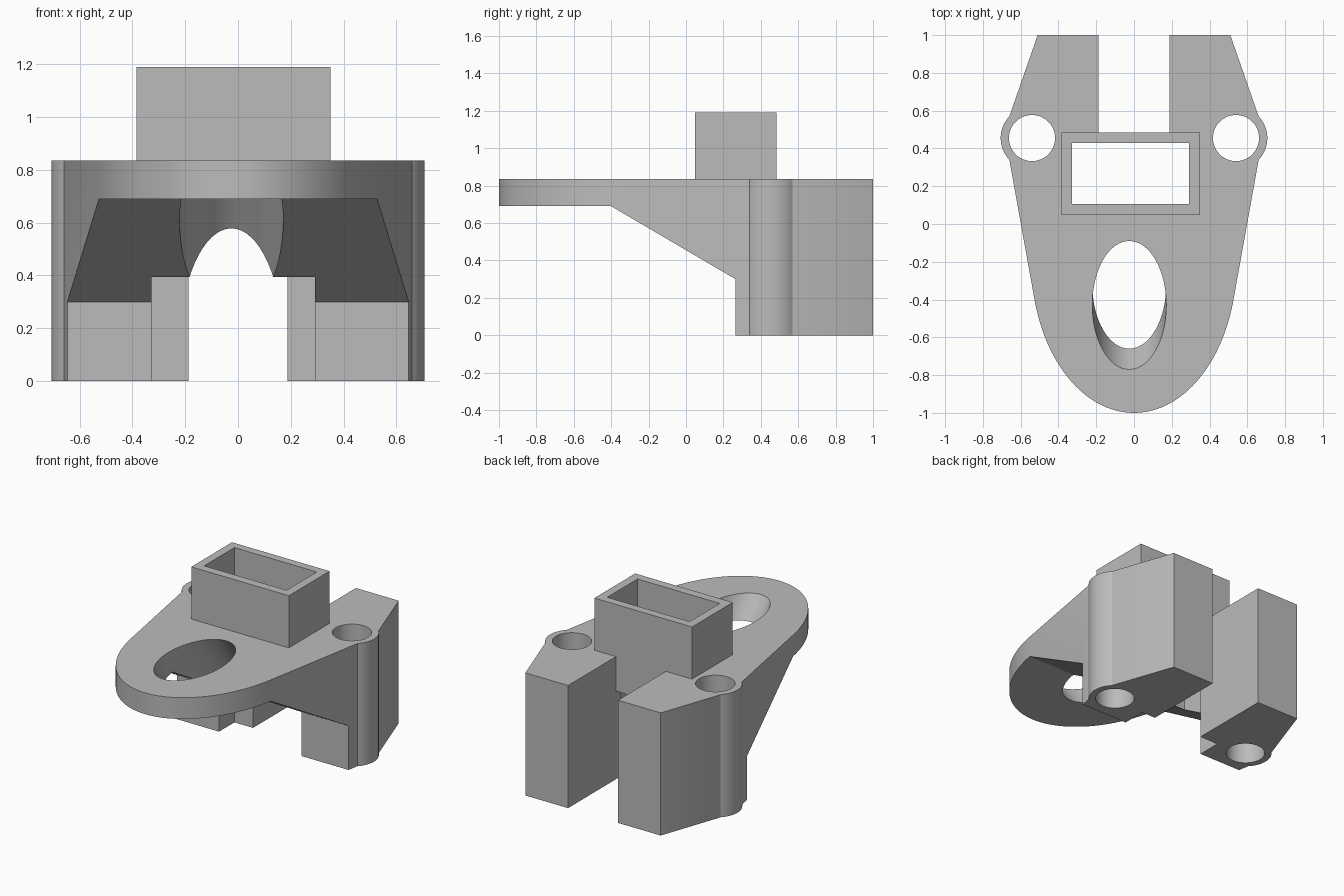
import bpy, bmesh
from math import sin, cos, pi, asin, radians
from mathutils import Vector

cube = bpy.data.objects.get("Cube")
if cube:
    bpy.data.objects.remove(cube, do_unlink=True)

grey = bpy.data.materials.new("plain grey")
grey.use_nodes = True
grey.diffuse_color = (0.5, 0.5, 0.5, 1)
grey.node_tree.nodes["Principled BSDF"].inputs["Base Color"].default_value = (0.5, 0.5, 0.5, 1)

DECK = 0.835      # top of the deck
TOP = 1.19        # top of the socket


def prism(name, ring, sweep):
    """Solid made by sweeping a closed ring of points along a vector."""
    bm = bmesh.new()
    face = bm.faces.new([bm.verts.new(p) for p in ring])
    out = bmesh.ops.extrude_face_region(bm, geom=[face])
    moved = [g for g in out["geom"] if isinstance(g, bmesh.types.BMVert)]
    bmesh.ops.translate(bm, verts=moved, vec=Vector(sweep))
    bmesh.ops.recalc_face_normals(bm, faces=bm.faces)
    mesh = bpy.data.meshes.new(name)
    bm.to_mesh(mesh)
    bm.free()
    mesh.materials.append(grey)
    obj = bpy.data.objects.new(name, mesh)
    bpy.context.collection.objects.link(obj)
    return obj


def block(name, x0, x1, y0, y1, z0, z1):
    return prism(name, [(x0, y0, z0), (x1, y0, z0), (x1, y1, z0), (x0, y1, z0)], (0, 0, z1 - z0))


def oval(x, y, z, rx, ry, n=64):
    return [(x + rx * cos(2 * pi * i / n), y + ry * sin(2 * pi * i / n), z) for i in range(n)]


def combine(target, tool, operation):
    """Apply one boolean and discard the tool."""
    tool.hide_render = True
    mod = target.modifiers.new("combine", 'BOOLEAN')
    mod.operation = operation
    mod.solver = 'EXACT'
    mod.object = tool
    graph = bpy.context.evaluated_depsgraph_get()
    mesh = bpy.data.meshes.new_from_object(target.evaluated_get(graph))
    target.modifiers.clear()
    target.data = mesh
    bpy.data.objects.remove(tool, do_unlink=True)


# Body outline: tapered tail, straight flanks and an elliptical nose
half = [(0.51, 1.0), (0.66, 0.57), (0.66, 0.34)]
start = asin(0.25)
steps = 24
for i in range(steps + 1):
    a = start + (pi / 2 - start) * i / steps
    half.append((0.544 * cos(a), -0.2 - 0.8 * sin(a)))
half[-1] = (0, -1.0)
outline = half + [(-x, y) for x, y in reversed(half[:-1])]
body = prism("bracket_body", [(x, y, 0) for x, y in outline], (0, 0, DECK))

# Round bosses on the flanks
for side in (-1, 1):
    boss = prism("boss", oval(side * 0.54, 0.455, 0, 0.166, 0.166), (0, 0, DECK))
    combine(body, boss, 'UNION')

# Sloped underside below the nose
side_profile = [(-1.2, -0.1), (0.265, -0.1), (0.265, 0.3), (-0.4, 0.69), (-1.2, 0.69)]
wedge = prism("underside_cutter", [(-1, y, z) for y, z in side_profile], (2, 0, 0))
combine(body, wedge, 'DIFFERENCE')

# Slot between the two legs
combine(body, block("slot_cutter", -0.188, 0.188, 0.3, 1.1, -0.1, 1), 'DIFFERENCE')

# Rectangular socket, open through the body
combine(body, block("socket", -0.385, 0.35, 0.047, 0.485, 0.6, TOP), 'UNION')
combine(body, block("socket_cutter", -0.328, 0.292, 0.105, 0.43, -0.1, 1.3), 'DIFFERENCE')

# Slanted oval hole through the nose into the socket
lean = 0.76
z0 = 0.95
slant = prism("oval_cutter", oval(-0.025, -0.43 - lean * (z0 - DECK), z0, 0.196, 0.34),
              (0, 1.2 * lean, -1.2))
combine(body, slant, 'DIFFERENCE')

# Bolt holes through the bosses
for side in (-1, 1):
    bolt = prism("bolt_cutter", oval(side * 0.54, 0.455, -0.1, 0.122, 0.122), (0, 0, 1.2))
    combine(body, bolt, 'DIFFERENCE')

# Smooth the curved walls, keep the edges sharp
bpy.ops.object.select_all(action='DESELECT')
body.select_set(True)
bpy.context.view_layer.objects.active = body
bpy.ops.object.shade_smooth_by_angle(angle=radians(20))
